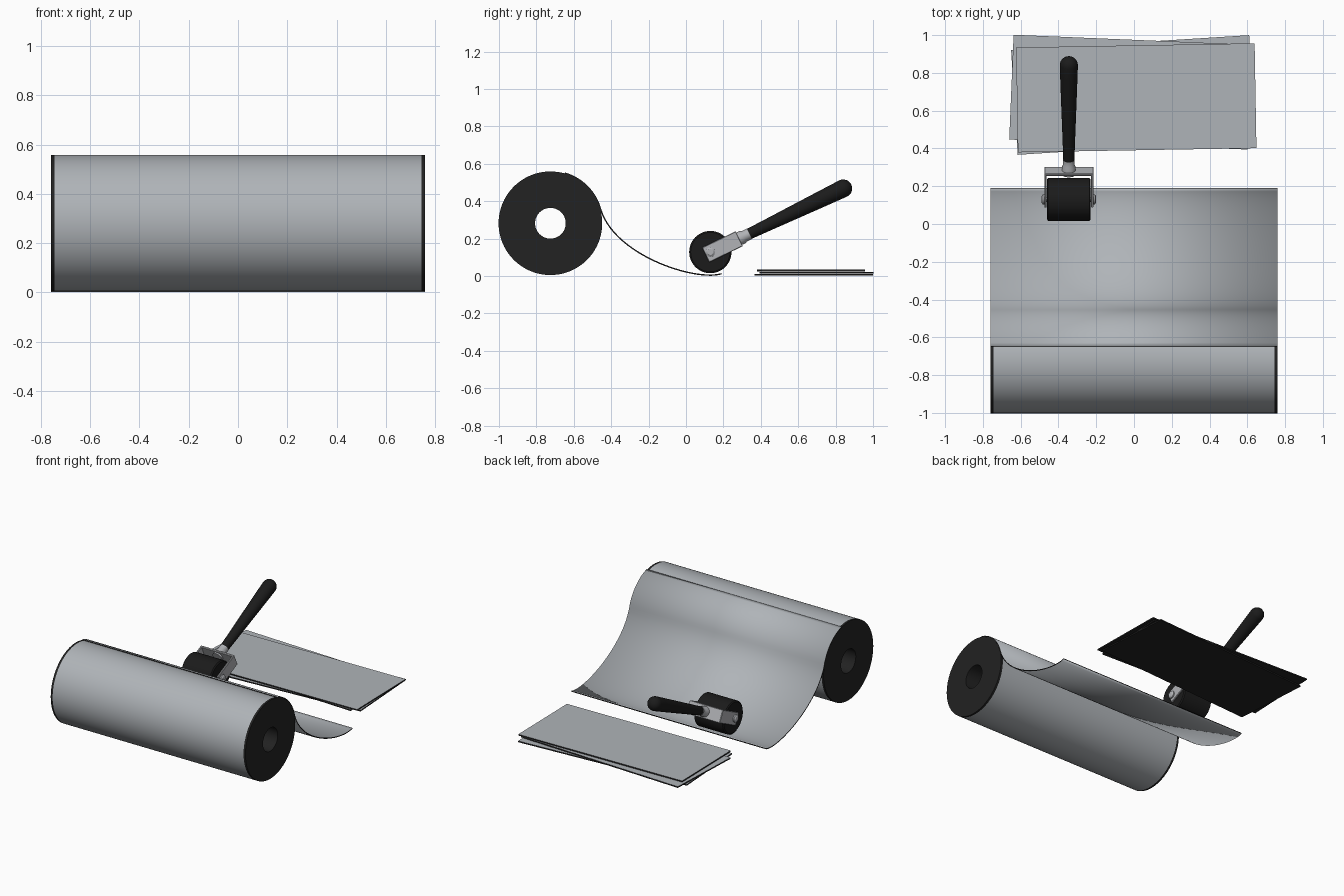
import bpy, bmesh
from math import cos, sin, pi, radians
from mathutils import Matrix, Vector
from mathutils.geometry import interpolate_bezier

cube = bpy.data.objects.get("Cube")
if cube:
    bpy.data.objects.remove(cube)


def material(name, r, g, b):
    m = bpy.data.materials.new(name)
    m.use_nodes = True
    m.diffuse_color = (r, g, b, 1)
    m.node_tree.nodes["Principled BSDF"].inputs["Base Color"].default_value = (r, g, b, 1)
    return m


GREY = material("sheet grey", 0.43, 0.455, 0.48)
METAL = material("bracket metal", 0.44, 0.45, 0.47)
BLACK = material("backing black", 0.016, 0.016, 0.016)
RUBBER = material("rubber black", 0.011, 0.011, 0.011)


def finish(bm, name, mats, matrix=Matrix(), smooth=True):
    mesh = bpy.data.meshes.new(name)
    bm.to_mesh(mesh)
    bm.free()
    ob = bpy.data.objects.new(name, mesh)
    bpy.context.collection.objects.link(ob)
    for m in mats:
        mesh.materials.append(m)
    ob.matrix_world = matrix
    if smooth:
        bpy.ops.object.select_all(action="DESELECT")
        ob.select_set(True)
        bpy.context.view_layer.objects.active = ob
        bpy.ops.object.shade_smooth_by_angle(angle=radians(35))
    return ob


def lathe(name, profile, mats, matrix, segs=32, closed=False, coated=()):
    """Spin (x, radius) points about the local x axis; coated bands use the second material."""
    bm = bmesh.new()
    rings = []
    for x, r in profile:
        rings.append([bm.verts.new((x, r * cos(2 * pi * i / segs), r * sin(2 * pi * i / segs)))
                      for i in range(segs)])
    count = len(rings)
    for k in range(count if closed else count - 1):
        a, b = rings[k], rings[(k + 1) % count]
        for i in range(segs):
            j = (i + 1) % segs
            bm.faces.new((a[i], a[j], b[j], b[i])).material_index = int(k in coated)
    if not closed:
        bm.faces.new(rings[0])
        bm.faces.new(rings[-1])
    bmesh.ops.recalc_face_normals(bm, faces=bm.faces)
    return finish(bm, name, mats, matrix)


def box(name, size, mats, matrix, bevel=0):
    bm = bmesh.new()
    bmesh.ops.create_cube(bm, size=1)
    bmesh.ops.scale(bm, vec=size, verts=bm.verts)
    if bevel:
        bmesh.ops.bevel(bm, geom=bm.edges[:], offset=bevel, segments=1, affect="EDGES")
    if len(mats) > 1:
        for f in bm.faces:
            f.material_index = int(f.normal.z > 0.5)
    return finish(bm, name, mats, matrix, smooth=False)


def move(x, y, z):
    return Matrix.Translation((x, y, z))


# Hollow roll with black ends and a grey outer wrap
ROLL_Y, ROLL_Z, ROLL_R, HALF = -0.725, 0.282, 0.277, 0.76
lathe("roll", [(-HALF, 0.082), (-HALF, ROLL_R), (-HALF + 0.015, ROLL_R),
               (HALF - 0.015, ROLL_R), (HALF, ROLL_R), (HALF, 0.082)],
      [BLACK, GREY], move(0, ROLL_Y, ROLL_Z), 80, True, coated=(2,))

# Unrolled sheet: hugs the back of the roll, then sweeps down to the ground
path = []
for i in range(15):
    a = radians(74 - i * 58 / 14)
    path.append(Vector((0, ROLL_Y + 0.279 * cos(a), ROLL_Z + 0.279 * sin(a))))
start = path.pop()
path += interpolate_bezier(start, start + Vector((0, 0.073, -0.25)),
                           Vector((0, 0.05, -0.03)), Vector((0, 0.19, 0.012)), 28)
bm = bmesh.new()
rows = [[bm.verts.new((s * HALF, p.y, p.z)) for s in (-1, 1)] for p in path]
for a, b in zip(rows, rows[1:]):
    bm.faces.new((a[0], a[1], b[1], b[0]))
sheet = finish(bm, "unrolled_sheet", [GREY, BLACK])
solid = sheet.modifiers.new("thickness", "SOLIDIFY")
solid.thickness = 0.007
solid.offset = 0
solid.material_offset_rim = 1

# Stack of three cut panels, grey on top and black beneath
for i, (x, y, turn) in enumerate([(-0.003, 0.683, 3.6), (-0.018, 0.698, -2.4), (0.012, 0.668, 1.0)]):
    box(f"panel_{i + 1}", (1.263, 0.555, 0.009), [BLACK, GREY],
        move(x, y, 0.006 + i * 0.0115) @ Matrix.Rotation(radians(turn), 4, "Z"))

# Pressing roller and its axle
TOOL_X = -0.345
hub = move(TOOL_X, 0.13, 0.128)
lathe("roller", [(-0.116, 0.105), (-0.11, 0.113), (0.11, 0.113), (0.116, 0.105)], [RUBBER], hub, 48)
lathe("axle", [(-0.136, 0.014), (0.136, 0.014)], [METAL], hub, 16)
for side, s in (("right", -1), ("left", 1)):
    lathe(f"{side}_axle_nut", [(0.128, 0.026), (0.138, 0.026), (0.145, 0.016)], [METAL],
          hub @ Matrix.Rotation(0 if s > 0 else pi, 4, "Z"), 12)

# Fork, in a tilted frame whose x axis runs along the handle
tool = move(TOOL_X, 0.195, 0.156) @ Matrix.Rotation(radians(25.8), 4, "X") @ Matrix.Rotation(pi / 2, 4, "Z")
for side, s in (("left", -1), ("right", 1)):
    box(f"{side}_fork_arm", (0.2, 0.012, 0.088), [METAL], tool @ move(0, s * 0.124, 0), 0.003)
box("fork_bridge", (0.014, 0.26, 0.088), [METAL], tool @ move(0.093, 0, 0), 0.003)
lathe("socket", [(0.075, 0.036), (0.12, 0.036), (0.13, 0.031), (0.16, 0.031)], [METAL], tool, 20)

# Tapered grip with a rounded end
grip = [(0.143, 0.024), (0.148, 0.029), (0.3, 0.034), (0.5, 0.041), (0.65, 0.046)]
grip += [(0.717 + 0.048 * sin(a), 0.048 * cos(a)) for a in (radians(d) for d in range(0, 89, 11))]
lathe("handle", grip, [RUBBER], tool, 32)
